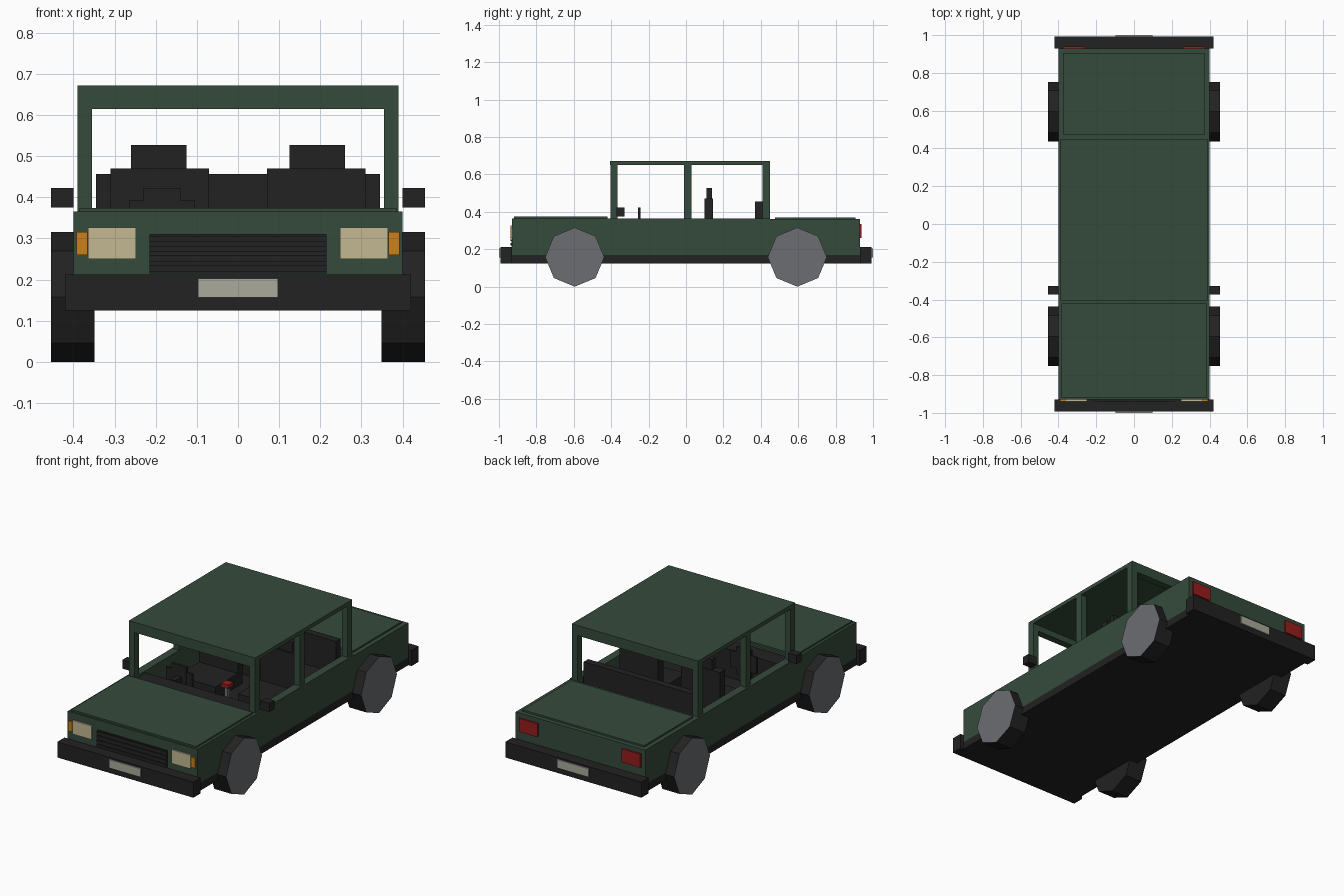
import bpy
import bmesh
from math import pi
from mathutils import Matrix, Vector

cube = bpy.data.objects.get("Cube")
if cube:
    bpy.data.objects.remove(cube, do_unlink=True)


def material(name, rgb):
    m = bpy.data.materials.new(name)
    m.use_nodes = True
    m.diffuse_color = (*rgb, 1)
    bsdf = next(n for n in m.node_tree.nodes if n.type == "BSDF_PRINCIPLED")
    bsdf.inputs["Base Color"].default_value = (*rgb, 1)
    return m


GREEN = material("forest green", (0.036, 0.069, 0.044))
BLACK = material("matte black", (0.016, 0.016, 0.016))
GREY = material("wheel grey", (0.15, 0.155, 0.17))
CREAM = material("lamp cream", (0.54, 0.48, 0.29))
ORANGE = material("signal orange", (0.58, 0.22, 0.012))
PALE = material("plate pale", (0.40, 0.40, 0.33))
RED = material("lamp red", (0.30, 0.012, 0.012))


def finish(name, bm, *mats):
    mesh = bpy.data.meshes.new(name)
    bm.to_mesh(mesh)
    bm.free()
    for m in mats:
        mesh.materials.append(m)
    obj = bpy.data.objects.new(name, mesh)
    bpy.context.scene.collection.objects.link(obj)
    return obj


def add_box(bm, xs, ys, zs):
    lo, hi = Vector((xs[0], ys[0], zs[0])), Vector((xs[1], ys[1], zs[1]))
    mat = Matrix.Translation((lo + hi) / 2) @ Matrix.Diagonal((*(hi - lo), 1))
    bmesh.ops.create_cube(bm, size=1, matrix=mat)


def box(name, mat, xs, ys, zs):
    bm = bmesh.new()
    add_box(bm, xs, ys, zs)
    return finish(name, bm, mat)


def pair(name, mat, xs, ys, zs):
    """One box on each side of the car."""
    box("left_" + name, mat, xs, ys, zs)
    box("right_" + name, mat, (-xs[1], -xs[0]), ys, zs)


def wide(half):
    return (-half, half)


# Lower body: chassis, nose, tail and the open cabin tub
box("chassis", BLACK, wide(0.40), (-0.93, 0.93), (0.125, 0.168))
box("nose", GREEN, wide(0.40), (-0.93, -0.405), (0.168, 0.365))
box("tail", GREEN, wide(0.40), (0.45, 0.93), (0.168, 0.361))
pair("door_wall", GREEN, (0.355, 0.40), (-0.405, 0.45), (0.168, 0.365))
box("cabin_floor", BLACK, wide(0.355), (-0.405, 0.45), (0.168, 0.20))
box("hood", GREEN, wide(0.385), (-0.92, -0.42), (0.365, 0.374))
box("trunk_lid", GREEN, wide(0.375), (0.475, 0.905), (0.361, 0.37))

# Roof with headers and pillars
box("roof", GREEN, wide(0.39), (-0.405, 0.45), (0.65, 0.672))
for name, ys in (("front", (-0.405, -0.365)), ("middle", (-0.012, 0.03)),
                 ("rear", (0.408, 0.45))):
    pair(name + "_pillar", GREEN, (0.355, 0.39), ys, (0.36, 0.65))
    if name != "middle":
        box(name + "_header", GREEN, wide(0.355), ys, (0.615, 0.65))

# Bumpers and number plates
for name, s in (("front", -1), ("rear", 1)):
    box(name + "_bumper", BLACK, wide(0.42),
        sorted((s * 0.93, s * 0.993)), (0.125, 0.212))
    box(name + "_number_plate", PALE, wide(0.097),
        sorted((s * 0.993, s)), (0.156, 0.203))

# Grille with slats, lamps
box("grille", BLACK, wide(0.215), (-0.934, -0.93), (0.215, 0.311))
bm = bmesh.new()
for i in range(4):
    z = 0.22 + i * 0.024
    add_box(bm, wide(0.215), (-0.939, -0.934), (z, z + 0.014))
finish("grille_slats", bm, BLACK)
pair("headlight", CREAM, (0.248, 0.364), (-0.939, -0.93), (0.25, 0.326))
pair("indicator", ORANGE, (0.366, 0.392), (-0.939, -0.93), (0.26, 0.316))
pair("tail_light", RED, (0.26, 0.375), (0.93, 0.939), (0.26, 0.335))

# Wing mirrors
pair("wing_mirror", BLACK, (0.40, 0.454), (-0.372, -0.328), (0.375, 0.423))

# Eight-sided wheels with grey end faces
for side, sx in (("left", 1), ("right", -1)):
    for end, sy in (("front", -1), ("rear", 1)):
        bm = bmesh.new()
        bmesh.ops.create_cone(bm, cap_ends=True, segments=8, radius1=0.158,
                              radius2=0.158, depth=0.105,
                              matrix=Matrix.Rotation(pi / 2, 4, "Y"))
        bm.normal_update()
        for f in bm.faces:
            f.material_index = int(f.normal.x * sx > 0.9)
        wheel = finish(f"{end}_{side}_wheel", bm, BLACK, GREY)
        wheel.location = (sx * 0.4015, sy * 0.595, 0.158)

# Seats
pair("seat_cushion", BLACK, (0.07, 0.31), (-0.10, 0.14), (0.20, 0.27))
pair("seat_back", BLACK, (0.07, 0.31), (0.10, 0.145), (0.27, 0.47))
pair("headrest", BLACK, (0.125, 0.26), (0.11, 0.14), (0.47, 0.527))
box("bench_cushion", BLACK, wide(0.345), (0.23, 0.41), (0.20, 0.28))
box("bench_back", BLACK, wide(0.345), (0.37, 0.41), (0.28, 0.456))

# Dashboard, steering wheel and gear lever
box("dashboard", BLACK, wide(0.355), (-0.405, -0.31), (0.20, 0.355))
bm = bmesh.new()
add_box(bm, (-0.23, -0.14), (-0.257, -0.243), (0.27, 0.422))
add_box(bm, (-0.265, -0.105), (-0.256, -0.244), (0.30, 0.392))
add_box(bm, (-0.20, -0.17), (-0.31, -0.257), (0.33, 0.36))
finish("steering_wheel", bm, BLACK)
box("gear_lever", GREY, wide(0.01), (-0.105, -0.085), (0.20, 0.29))
box("gear_knob", RED, wide(0.022), (-0.117, -0.073), (0.29, 0.312))
